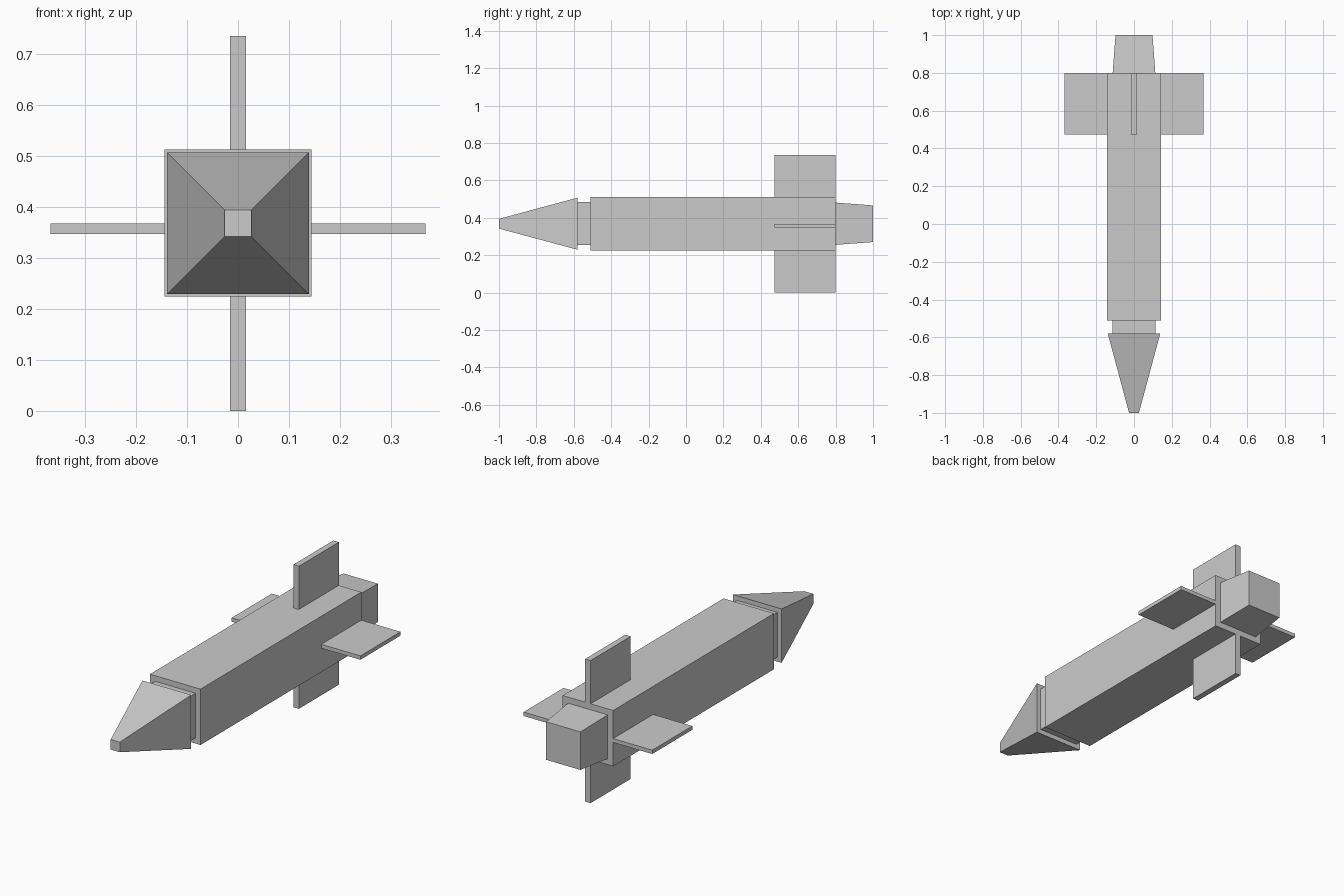
import bpy, bmesh

if "Cube" in bpy.data.objects:
    bpy.data.objects.remove(bpy.data.objects["Cube"])

CZ = 0.368  # height of the long axis


def frustum(name, y0, half0, y1, half1):
    """Square section along y, tapering from half0 to half1."""
    bm = bmesh.new()
    rings = []
    for y, h in ((y0, half0), (y1, half1)):
        rings.append([bm.verts.new((sx * h, y, CZ + sz * h))
                      for sx, sz in ((-1, -1), (1, -1), (1, 1), (-1, 1))])
    a, b = rings
    bm.faces.new(a)
    bm.faces.new(b[::-1])
    for i in range(4):
        j = (i + 1) % 4
        bm.faces.new((a[j], a[i], b[i], b[j]))
    bmesh.ops.recalc_face_normals(bm, faces=bm.faces)
    mesh = bpy.data.meshes.new(name)
    bm.to_mesh(mesh)
    bm.free()
    bpy.context.collection.objects.link(bpy.data.objects.new(name, mesh))


def box(name, lo, hi):
    bpy.ops.mesh.primitive_cube_add(
        size=1, location=[(a + b) / 2 for a, b in zip(lo, hi)])
    ob = bpy.context.object
    ob.name = name
    ob.scale = [b - a for a, b in zip(lo, hi)]
    bpy.ops.object.transform_apply(location=False, rotation=False, scale=True)


# Hull, from nose to exhaust
frustum("nose_cone", -1.0, 0.026, -0.58, 0.139)
frustum("neck", -0.58, 0.115, -0.511, 0.115)
frustum("body", -0.511, 0.144, 0.799, 0.144)
frustum("exhaust", 0.799, 0.113, 1.0, 0.098)

# Four tail fins
F0, F1, ROOT, TIP = 0.473, 0.799, 0.143, 0.367
box("top_fin", (-0.0155, F0, CZ + ROOT), (0.0155, F1, CZ + TIP))
box("bottom_fin", (-0.0155, F0, 0.0), (0.0155, F1, CZ - ROOT))
box("right_fin", (ROOT, F0, 0.347), (TIP, F1, 0.367))
box("left_fin", (-TIP, F0, 0.347), (-ROOT, F1, 0.367))
